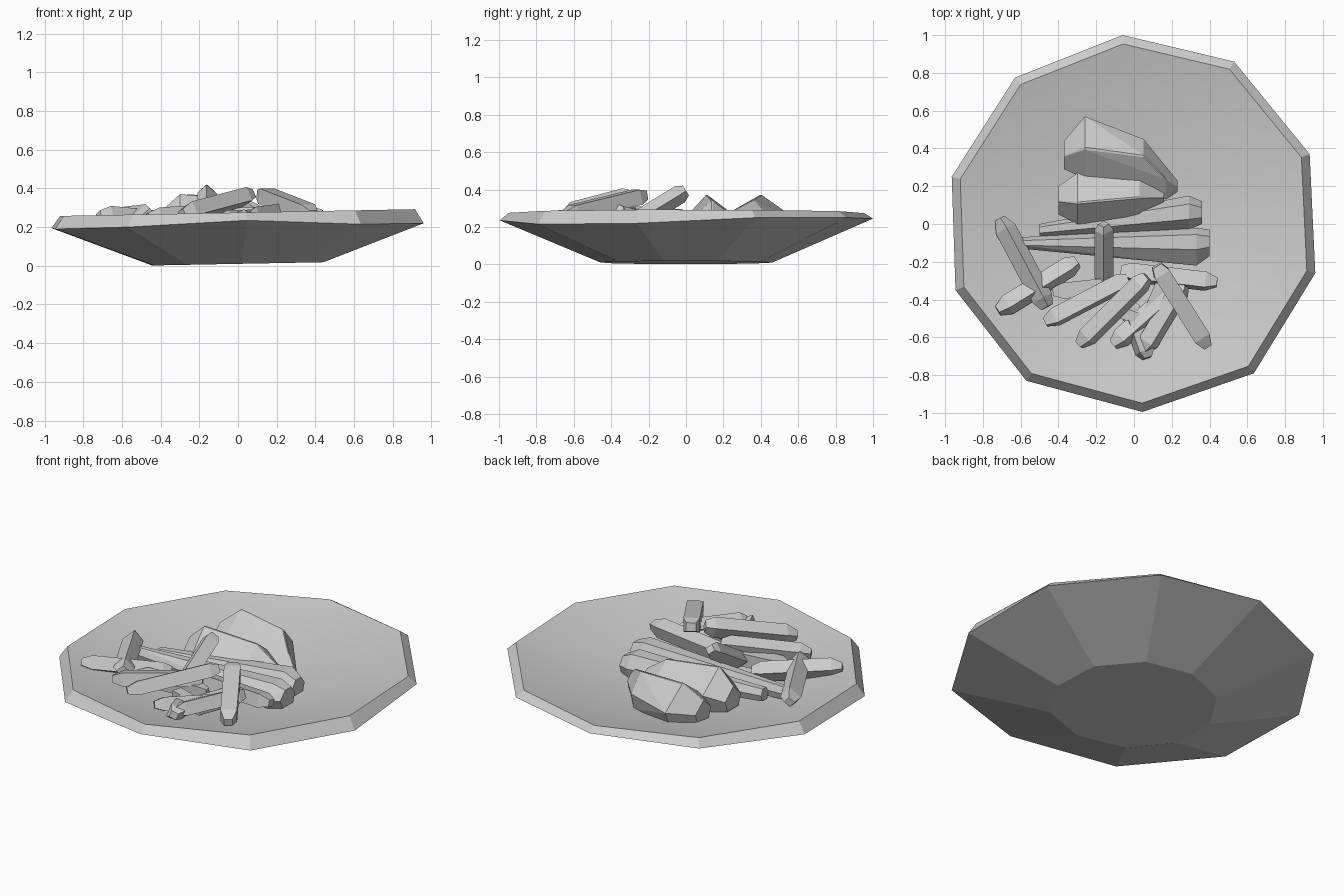
import bpy
import bmesh
import math
from mathutils import Quaternion, Vector

default_cube = bpy.data.objects.get("Cube")
if default_cube:
    bpy.data.objects.remove(default_cube)

# One plain grey for the whole model
GREY = (0.604, 0.604, 0.604, 1)
grey = bpy.data.materials.new("plain_grey")
grey.use_nodes = True
grey.diffuse_color = GREY
grey.node_tree.nodes["Principled BSDF"].inputs["Base Color"].default_value = GREY


def make_object(name, bm):
    """Turn a bmesh into a named grey object with outward faces."""
    bmesh.ops.recalc_face_normals(bm, faces=bm.faces)
    mesh = bpy.data.meshes.new(name)
    bm.to_mesh(mesh)
    bm.free()
    mesh.materials.append(grey)
    obj = bpy.data.objects.new(name, mesh)
    bpy.context.collection.objects.link(obj)
    return obj


def loft(rings):
    """Join matching rings of points with quads and cap both ends."""
    bm = bmesh.new()
    loops = [[bm.verts.new(point) for point in ring] for ring in rings]
    count = len(loops[0])
    for lower, upper in zip(loops, loops[1:]):
        for i in range(count):
            j = (i + 1) % count
            bm.faces.new((lower[i], lower[j], upper[j], upper[i]))
    bm.faces.new(loops[0])
    bm.faces.new(loops[-1])
    return bm


# Plate: thick ten-sided dish, slightly tilted, with an uneven rim
TILT = 0.019
RIM = ((-0.06, 1, 0.245), (0.53, 0.86, 0.25), (0.93, 0.37, 0.25),
       (0.96, -0.26, 0.22), (0.635, -0.79, 0.215), (0.045, -0.995, 0.235),
       (-0.57, -0.83, 0.2), (-0.945, -0.35, 0.19), (-0.965, 0.25, 0.195),
       (-0.63, 0.775, 0.22))


def plate_ring(scale, height):
    return [(x * scale, y * scale, height + TILT * x * scale) for x, y, _ in RIM]


plate = make_object("plate", loft([
    plate_ring(0.46, 0.01),
    RIM,
    plate_ring(0.953, 0.275),
    plate_ring(0.44, 0.15),
]))
bpy.ops.object.select_all(action='DESELECT')
plate.select_set(True)
bpy.context.view_layer.objects.active = plate
bpy.ops.object.shade_smooth_by_angle(angle=math.radians(18))
# The underside stays faceted
for face in plate.data.polygons:
    if face.normal.z < 0:
        face.use_smooth = False


# Fillets: faceted lumps, hulled from cross-sections along x
def fillet(name, *sections, crown=0.04):
    bm = bmesh.new()
    for x, front, ridge, back, low, high in sections:
        shoulder = low + 0.5 * (high - low)
        for side in (front, back):
            bm.verts.new((x, side, shoulder))
            bm.verts.new((x, ridge + (side - ridge) * crown, high))
            bm.verts.new((x, ridge + (side - ridge) * 0.7, low))
    hull = bmesh.ops.convex_hull(bm, input=bm.verts)
    unused = [v for v in hull["geom_interior"] if isinstance(v, bmesh.types.BMVert)]
    bmesh.ops.delete(bm, geom=unused, context='VERTS')
    bmesh.ops.dissolve_limit(bm, angle_limit=math.radians(8),
                             verts=bm.verts, edges=bm.edges)
    return make_object(name, bm)


fillet("rear_fillet",
       (-0.37, 0.29, 0.36, 0.44, 0.16, 0.28),
       (-0.26, 0.24, 0.4, 0.57, 0.14, 0.37),
       (0.05, 0.2, 0.36, 0.45, 0.14, 0.345),
       (0.17, 0.13, 0.24, 0.31, 0.14, 0.28),
       (0.23, 0.17, 0.2, 0.23, 0.16, 0.22))
fillet("middle_fillet",
       (-0.4, 0.05, 0.12, 0.2, 0.15, 0.28),
       (-0.3, 0, 0.11, 0.27, 0.14, 0.37),
       (0.03, 0.02, 0.14, 0.27, 0.14, 0.34),
       (0.16, 0.1, 0.14, 0.2, 0.15, 0.25))
fillet("long_fillet_back",
       (-0.5, -0.07, -0.03, 0, 0.17, 0.24),
       (0.29, -0.03, 0.07, 0.15, 0.14, 0.285),
       (0.36, 0, 0.06, 0.12, 0.16, 0.25), crown=0.45)
fillet("long_fillet_front",
       (-0.6, -0.13, -0.1, -0.07, 0.18, 0.25),
       (0.33, -0.22, -0.08, -0.02, 0.14, 0.285),
       (0.4, -0.17, -0.09, -0.03, 0.16, 0.26), crown=0.4)


# Chips: square bars with tapered ends, laid between two points
def chip(name, start, end, width=0.085, roll=0):
    start, end = Vector(start), Vector(end)
    turn = (end - start).to_track_quat('X', 'Z')
    turn = turn @ Quaternion((1, 0, 0), math.radians(roll))
    rings = []
    for along, scale in ((0, 0.5), (0.12, 1), (0.9, 1), (1, 0.6)):
        half = scale * width / 2
        corners = ((-half, -half), (half, -half), (half, half), (-half, half))
        centre = start.lerp(end, along)
        rings.append([centre + turn @ Vector((0, y, z * 0.9)) for y, z in corners])
    return make_object(name, loft(rings))


chip("chip_left", (-0.71, 0.03, 0.235), (-0.46, -0.44, 0.265), roll=40)
chip("chip_left_under", (-0.72, -0.46, 0.26), (-0.3, -0.2, 0.22), roll=-30)
chip("chip_leaning", (-0.16, -0.32, 0.2), (-0.16, 0, 0.395), roll=45, width=0.075)
chip("chip_middle_left", (-0.47, -0.52, 0.25), (-0.03, -0.29, 0.28), roll=-15)
chip("chip_low_left", (-0.43, -0.36, 0.225), (0.02, -0.31, 0.22))
chip("chip_raised", (-0.29, -0.64, 0.27), (0.07, -0.28, 0.365), roll=-25)
chip("chip_right", (0.39, -0.65, 0.265), (0.12, -0.22, 0.37), width=0.09)
chip("chip_crossing", (0.44, -0.31, 0.265), (-0.07, -0.25, 0.25), roll=15)
chip("chip_front", (-0.11, -0.64, 0.235), (0.24, -0.33, 0.24), roll=-25)
chip("chip_front_right", (0.05, -0.67, 0.25), (0.26, -0.32, 0.275), roll=-25)
chip("chip_front_low", (0.07, -0.71, 0.245), (-0.03, -0.42, 0.21), roll=20)
chip("chip_short", (-0.1, -0.46, 0.245), (0.05, -0.51, 0.24), width=0.06)
chip("chip_buried", (0.06, -0.55, 0.225), (0.18, -0.26, 0.23))
